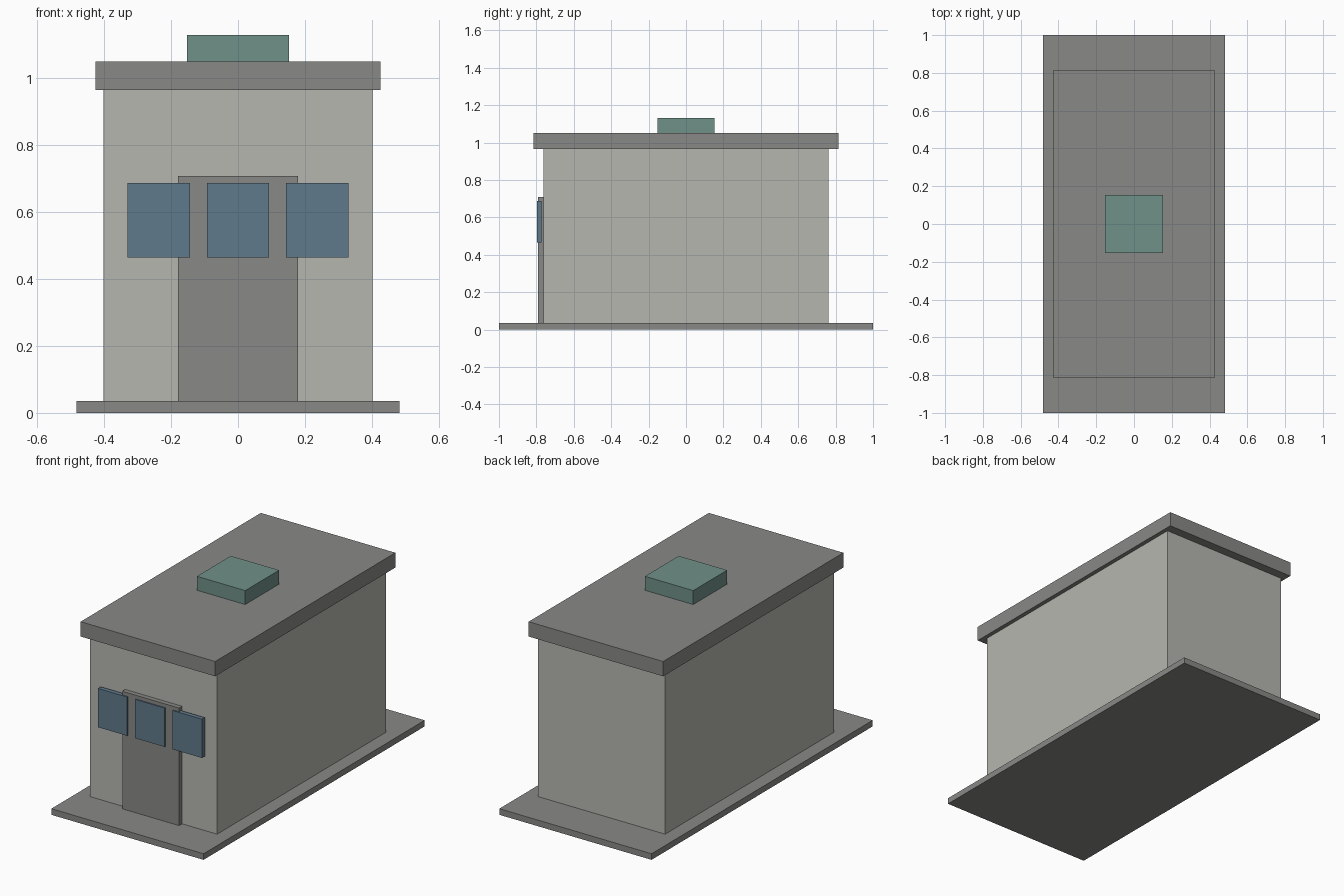
import bpy
import bmesh
from mathutils import Vector

cube = bpy.data.objects.get("Cube")
if cube:
    bpy.data.objects.remove(cube, do_unlink=True)


def material(name, rgb):
    mat = bpy.data.materials.new(name)
    mat.use_nodes = True
    color = (*rgb, 1.0)
    mat.diffuse_color = color
    mat.node_tree.nodes["Principled BSDF"].inputs["Base Color"].default_value = color
    return mat


def box(name, low, high, mat):
    """Flat-sided block spanning two opposite corners."""
    low, high = Vector(low), Vector(high)
    bm = bmesh.new()
    bmesh.ops.create_cube(bm, size=1)
    bmesh.ops.scale(bm, vec=high - low, verts=bm.verts)
    mesh = bpy.data.meshes.new(name)
    bm.to_mesh(mesh)
    bm.free()
    mesh.materials.append(mat)
    obj = bpy.data.objects.new(name, mesh)
    obj.location = (low + high) / 2
    bpy.context.collection.objects.link(obj)
    return obj


def slab(name, half_x, half_y, bottom, top, mat):
    """Block centred on the vertical axis."""
    return box(name, (-half_x, -half_y, bottom), (half_x, half_y, top), mat)


plaster = material("pale grey plaster", (0.47, 0.47, 0.435))
concrete = material("grey concrete", (0.25, 0.25, 0.24))
glass = material("blue glass", (0.118, 0.195, 0.26))
green = material("green metal", (0.16, 0.28, 0.25))

# Building shell, stacked from the ground up
slab("base_slab", 0.482, 1.0, 0, 0.035, concrete)
slab("walls", 0.402, 0.763, 0.035, 0.965, plaster)
slab("roof", 0.426, 0.815, 0.965, 1.05, concrete)
slab("roof_hatch", 0.153, 0.153, 1.05, 1.13, green)

# Front door panel
box("door", (-0.18, -0.79, 0.035), (0.18, -0.763, 0.708), concrete)

# Row of front windows, standing just proud of the door
for label, x in (("right", -0.237), ("middle", 0), ("left", 0.237)):
    box(label + "_window", (x - 0.093, -0.797, 0.465), (x + 0.093, -0.772, 0.687), glass)
